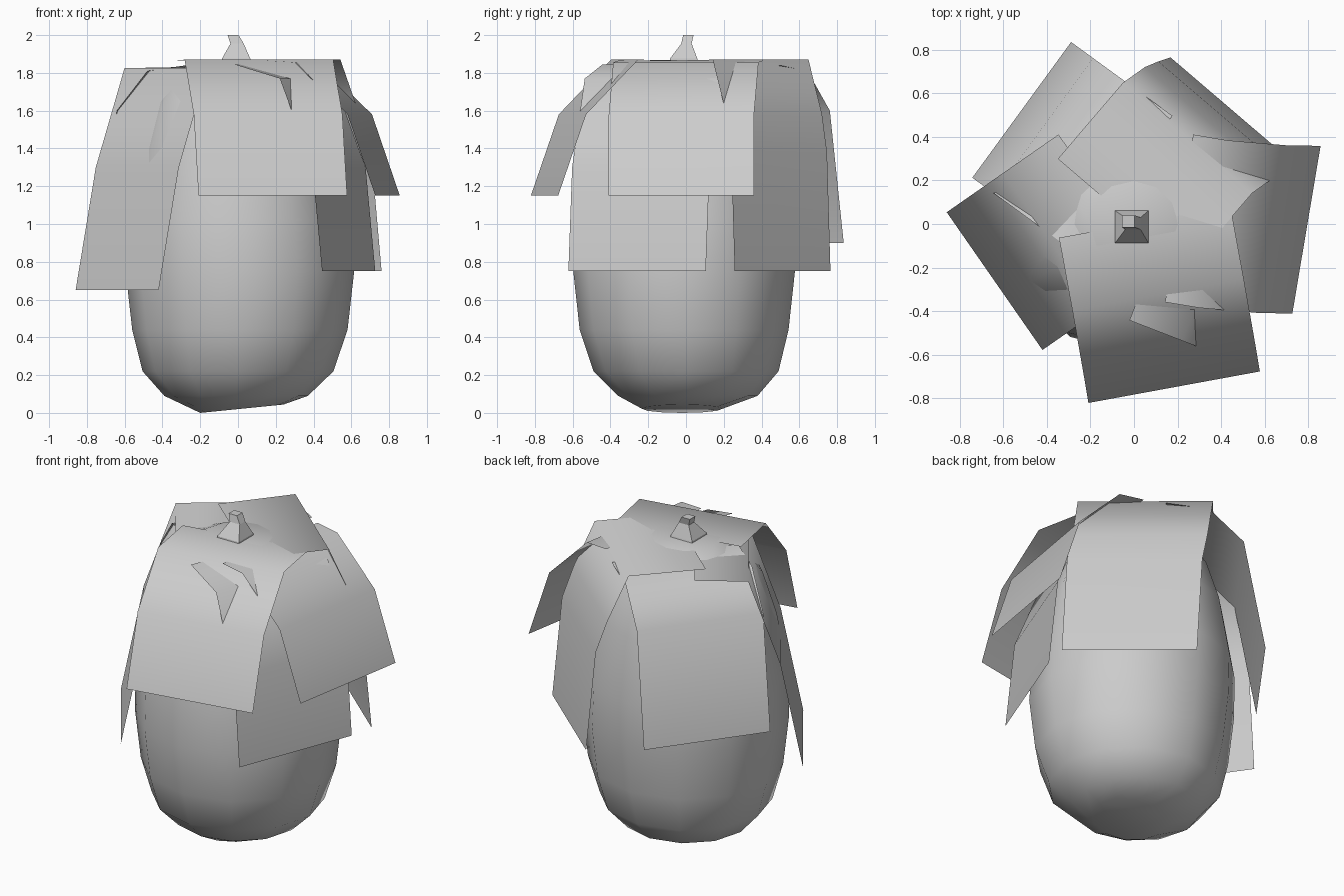
import bpy, bmesh
from math import sin, cos, pi, hypot

if "Cube" in bpy.data.objects:
    bpy.data.objects.remove(bpy.data.objects["Cube"])


def make(name, verts, faces, smooth=True):
    me = bpy.data.meshes.new(name)
    me.from_pydata(verts, [], faces)
    for p in me.polygons:
        p.use_smooth = smooth
    ob = bpy.data.objects.new(name, me)
    bpy.context.collection.objects.link(ob)
    return ob


def loft(name, rings, smooth=True):
    """Skin a stack of equal-sized closed rings and cap both ends."""
    n = len(rings[0])
    verts = [v for r in rings for v in r]
    faces = [(k * n + i, k * n + (i + 1) % n, (k + 1) * n + (i + 1) % n, (k + 1) * n + i)
             for k in range(len(rings) - 1) for i in range(n)]
    faces.append(tuple(reversed(range(n))))
    faces.append(tuple(range((len(rings) - 1) * n, len(rings) * n)))
    return make(name, verts, faces, smooth)


# Egg-shaped low-poly body: (radius, height, sideways shift)
SIDES = 12
profile = [(0.22, 0.03, 0.02), (0.38, 0.09, -0.01), (0.505, 0.22, 0.0), (0.57, 0.44, 0.01),
           (0.605, 0.75, 0.01), (0.595, 1.02, 0.0), (0.53, 1.40, 0.0), (0.45, 1.65, 0.0),
           (0.34, 1.80, 0.0), (0.20, 1.866, 0.0)]
rings = []
for r, z, s in profile:
    ring = []
    for i in range(SIDES):
        a = 2 * pi * i / SIDES
        x = r * cos(a) + s
        tilt = 0.1 * x if z < 0.05 else 0.0   # uneven underside
        ring.append((x, r * 0.97 * sin(a) - s, max(0, z + tilt)))
    rings.append(ring)
rings[0] = [(x, y, max(0, z - 0.01)) for x, y, z in rings[0]]
loft("body", rings)

# Drooping leaf straps: outward direction, sideways offset (bottom, top),
# half width, and (distance, height) path from the crown down
leaves = {
    "leaf_front": ((0.18, -0.98), (0.046, 0.05), 0.40,
                   [(0.0, 1.865), (0.34, 1.87), (0.62, 1.58), (0.77, 1.15)]),
    "leaf_right": ((0.986, -0.166), (0.106, 0.06), 0.39,
                   [(0.20, 1.865), (0.36, 1.855), (0.64, 1.58), (0.785, 1.15)]),
    "leaf_left": ((-0.82, -0.57), (-0.15, -0.15), 0.385,
                  [(0.05, 1.83), (0.36, 1.825), (0.545, 1.30), (0.675, 0.65)]),
    "leaf_front_right": ((0.93, -0.36), (-0.03, -0.03), 0.39,
                         [(0.14, 1.845), (0.40, 1.77), (0.585, 1.30), (0.64, 0.75)]),
    "leaf_back_right": ((0.65, 0.76), (-0.02, 0.07), 0.39,
                        [(0.0, 1.862), (0.46, 1.87), (0.58, 1.58), (0.64, 1.38), (0.69, 0.75)]),
    "leaf_back_left": ((-0.81, 0.59), (-0.12, -0.12), 0.385,
                       [(0.15, 1.84), (0.40, 1.81), (0.60, 1.60), (0.725, 0.90)]),
}
for name, (d, (off_bottom, off_top), half, path) in leaves.items():
    k = hypot(*d)
    nx, ny = d[0] / k, d[1] / k
    tx, ty = -ny, nx                      # sideways direction
    verts = []
    for i, (dist, z) in enumerate(path):
        f = max(0, i - 1) / (len(path) - 2)
        for side in (-1, 1):
            s = off_top + (off_bottom - off_top) * f + side * half
            verts.append((nx * dist + tx * s, ny * dist + ty * s, z))
    faces = [(2 * i, 2 * i + 2, 2 * i + 3, 2 * i + 1) for i in range(len(path) - 1)]
    make(name, verts, faces)

# Small bent square stem: (x min, x max, y min, y max, z)
stem = [(-0.09, 0.07, -0.09, 0.07, 1.84), (-0.085, 0.065, -0.085, 0.06, 1.875),
        (-0.04, 0.03, -0.025, 0.03, 1.955), (-0.055, 0.003, -0.015, 0.04, 2.0)]
loft("stem", [[(a, c, z), (b, c, z), (b, e, z), (a, e, z)] for a, b, c, e, z in stem], False)
